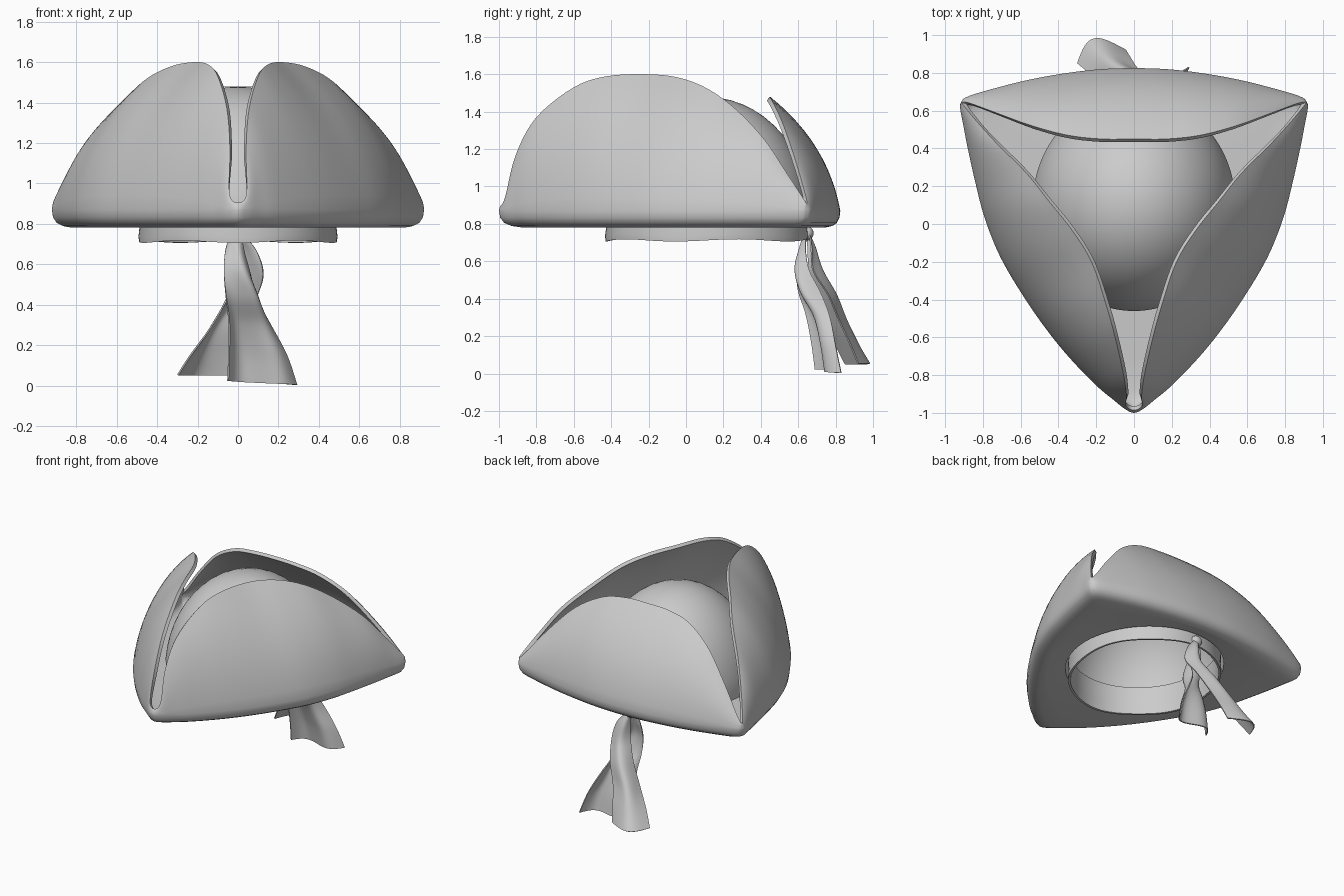
import bpy, bmesh, math
from mathutils import Vector

if "Cube" in bpy.data.objects:
    bpy.data.objects.remove(bpy.data.objects["Cube"])


def smooth(rows, steps, closed=False):
    """Catmull-Rom resampling of a list of equal-length tuples."""
    n, out = len(rows), []
    pick = (lambda i: rows[i % n]) if closed else (lambda i: rows[min(max(i, 0), n - 1)])
    for i in range(n if closed else n - 1):
        for s in range(steps):
            t = s / steps
            out.append([0.5 * (2 * b + (c - a) * t + (2 * a - 5 * b + 4 * c - d) * t * t
                               + (3 * b - a - 3 * c + d) * t ** 3)
                        for a, b, c, d in zip(pick(i - 1), pick(i), pick(i + 1), pick(i + 2))])
    if not closed:
        out.append(list(rows[-1]))
    return out


def loft(name, rings, closed, thickness, cap=None, offset=-1, flip=False):
    """Skin a list of rings, thicken the sheet and shade it smooth."""
    bm = bmesh.new()
    vs = [[bm.verts.new(p) for p in ring] for ring in rings]
    n = len(rings[0])
    m = n if closed else n - 1
    for a, b in zip(vs, vs[1:]):
        for i in range(m):
            j = (i + 1) % n
            bm.faces.new((a[i], a[j], b[j], b[i]))
    if cap:
        c = bm.verts.new(cap)
        for i in range(n):
            bm.faces.new((c, vs[0][(i + 1) % n], vs[0][i]))
    if flip:
        bmesh.ops.reverse_faces(bm, faces=bm.faces[:])
    me = bpy.data.meshes.new(name)
    bm.to_mesh(me)
    bm.free()
    ob = bpy.data.objects.new(name, me)
    bpy.context.collection.objects.link(ob)
    finish(ob, thickness, offset)
    return ob


def finish(ob, thickness=0, offset=-1):
    bpy.ops.object.select_all(action='DESELECT')
    bpy.context.view_layer.objects.active = ob
    ob.select_set(True)
    if thickness:
        mod = ob.modifiers.new("thickness", 'SOLIDIFY')
        mod.thickness, mod.offset = thickness, offset
        bpy.ops.object.modifier_apply(modifier=mod.name)
    bpy.ops.object.shade_smooth_by_angle(angle=math.radians(45))


# Hat half outline, front to back: fold x, y then rim x, y, z
half = [
    (0, -1, 0, -.985, .905), (.05, -.978, .042, -.965, .95), (.11, -.93, .04, -.91, 1.17),
    (.2, -.855, .055, -.8, 1.37), (.34, -.71, .1, -.6, 1.53), (.47, -.55, .15, -.42, 1.59),
    (.6, -.36, .225, -.2, 1.6), (.71, -.17, .33, -.03, 1.58), (.79, .03, .45, .12, 1.52),
    (.84, .22, .57, .27, 1.41), (.88, .4, .72, .42, 1.25), (.905, .53, .83, .54, 1.07),
    (.92, .61, .9, .625, .94), (.915, .645, .91, .645, .91), (.88, .675, .87, .64, .95),
    (.75, .715, .72, .585, 1.14), (.55, .765, .54, .52, 1.33), (.35, .8, .35, .47, 1.44),
    (.17, .82, .17, .45, 1.475), (0, .825, 0, .45, 1.48)]
mirrored = [(-a, b, -c, d, e) for a, b, c, d, e in half[-2:0:-1]]
stations = smooth(half + mirrored, 5, closed=True)

CY = .11
fold = [Vector((s[0], s[1], .87)) for s in stations]
rim = [Vector(s[2:5]) for s in stations]
base = []
for p in fold:
    a = math.atan2(p.y - CY, p.x)
    base.append(Vector((.515 * math.cos(a), CY + .55 * math.sin(a), .795)))

# Crown dome rings, from the top down to the head opening
rings = []
for k in range(1, 15):
    a = math.pi / 2 * (1 - k / 14)
    r, z = math.cos(a), .795 + .66 * math.sin(a)
    rings.append([(p.x * r, CY + (p.y - CY) * r, z) for p in base])


# Flat brim underside and rounded fold
def inset(f, z):
    return [(p.x * (1 - f), CY + (p.y - CY) * (1 - f), z) for p in fold]


rings.append([((b.x + p.x) / 2, (b.y + p.y) / 2, .782) for b, p in zip(base, fold)])
for f, z in ((.11, .781), (.06, .789), (.025, .806), (.006, .833)):
    rings.append(inset(f, z))
rings.append(fold)

# Turned-up flaps, bulging between fold and rim
for k in range(1, 13):
    t = k / 12
    ring = []
    for p, r in zip(fold, rim):
        c = p.lerp(r, .17)
        c.z = p.z + (r.z - p.z) * .59
        ring.append(p * (1 - t) ** 2 + c * 2 * t * (1 - t) + r * t * t)
    rings.append(ring)
loft("tricorn_hat", rings, True, .024, cap=(0, CY, 1.455))

# Head scarf band showing under the brim
band = []
for z, k in ((.712, 1.0), (.74, 1.005), (.78, .995), (.84, 1.0), (.92, .99)):
    ring = []
    for i in range(96):
        a = 2 * math.pi * i / 96
        w = .006 * math.sin(5 * a) * (1 if z < .75 else 0)
        ring.append((.49 * k * math.cos(a), CY + .54 * k * math.sin(a), z + w))
    band.append(ring)
loft("scarf_band", band, True, .015)

# Scarf knot
bpy.ops.mesh.primitive_uv_sphere_add(segments=24, ring_count=14, location=(0, .648, .75))
knot = bpy.context.object
knot.name = "scarf_knot"
knot.scale = (.04, .034, .038)
finish(knot)


# Scarf tails: edge x, y, opposite edge x, y, height, bulge, ripple
def tail(name, keys, lift):
    rows = []
    for x1, y1, x2, y2, z, bulge, ripple in smooth(keys, 8):
        side = Vector((x2 - x1, y2 - y1, 0))
        nrm = Vector((-side.y, side.x, 0)).normalized()
        row = []
        for i in range(17):
            u = i / 16
            d = bulge * math.sin(math.pi * u) + ripple * math.sin(2 * math.pi * u)
            q = Vector((x1, y1, z + lift * (1 - u))) + side * u + nrm * d
            row.append(q)
        rows.append(row)
    loft(name, rows, False, .008, offset=0)


tail("scarf_tail_left", [
    (-.015, .65, .025, .66, .745, .005, 0), (.0, .65, .09, .67, .67, .03, .01),
    (-.01, .66, .125, .68, .55, .06, .01), (-.06, .70, .085, .76, .42, .08, .01),
    (-.14, .74, .02, .82, .28, .09, .015), (-.235, .80, -.02, .88, .15, .09, .01),
    (-.298, .85, -.045, .92, .052, .10, .01)], 0)
tail("scarf_tail_right", [
    (-.025, .635, .015, .645, .745, -.005, 0), (-.06, .62, .03, .64, .66, -.02, .01),
    (-.07, .60, .06, .66, .55, -.05, .015), (-.06, .60, .09, .72, .43, -.06, .03),
    (-.045, .64, .16, .77, .3, -.02, .035), (-.045, .67, .24, .80, .15, 0, .045),
    (-.05, .69, .29, .83, .003, .0, .05)], .02)
